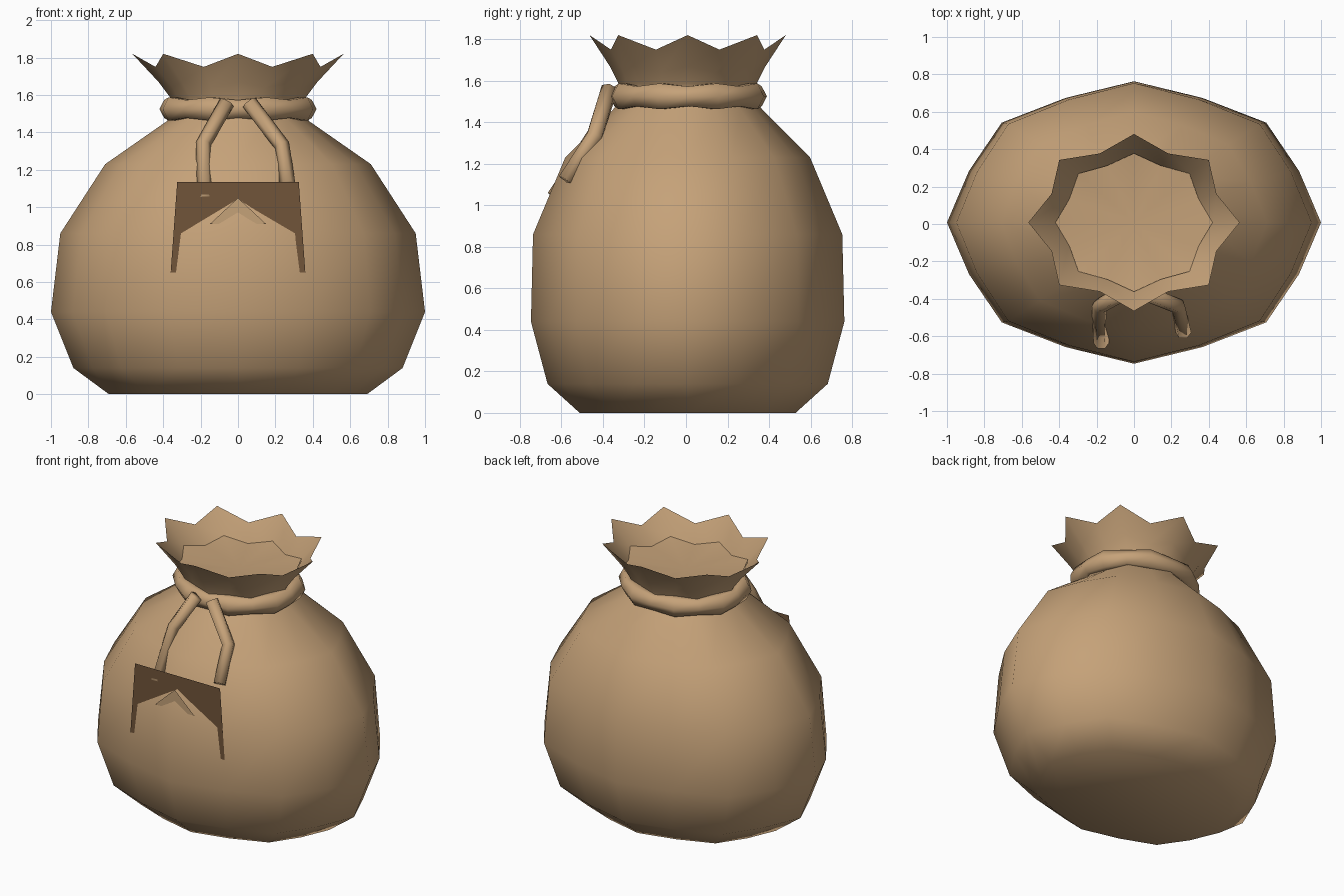
import bpy, bmesh, math
from mathutils import Vector

old = bpy.data.objects.get("Cube")
if old:
    bpy.data.objects.remove(old, do_unlink=True)

SIDES = 16
Y_OFF = 0.008


def material(name, rgb):
    mat = bpy.data.materials.new(name)
    mat.use_nodes = True
    color = (*rgb, 1)
    mat.diffuse_color = color
    mat.node_tree.nodes["Principled BSDF"].inputs["Base Color"].default_value = color
    return mat


cloth = material("tan cloth", (0.56, 0.36, 0.19))
leather = material("dark brown leather", (0.165, 0.09, 0.042))


def finish(bm, name, mat, smooth=True):
    mesh = bpy.data.meshes.new(name)
    for f in bm.faces:
        f.smooth = smooth
    bm.to_mesh(mesh)
    bm.free()
    mesh.materials.append(mat)
    obj = bpy.data.objects.new(name, mesh)
    bpy.context.collection.objects.link(obj)
    return obj


def loop(bm, rx, ry, z, odd=0.955, drop=0):
    """Oval ring of vertices; every second one is pulled in and lowered."""
    ring = []
    for i in range(SIDES):
        a = math.tau * i / SIDES
        k = odd if i % 2 else 1
        ring.append(bm.verts.new((rx * k * math.cos(a), ry * k * math.sin(a) + Y_OFF,
                                  z - (drop if i % 2 else 0))))
    return ring


def bridge(bm, a, b):
    n = len(a)
    for i in range(n):
        j = (i + 1) % n
        bm.faces.new((a[i], a[j], b[j], b[i]))


# sack body with gathered neck and open, jagged collar
bm = bmesh.new()
profile = [  # rx, ry, z, pull-in, drop
    (0.69, 0.52, 0.0, 0.955, 0), (0.88, 0.675, 0.14, 0.955, 0),
    (1.0, 0.755, 0.44, 0.955, 0), (0.95, 0.745, 0.86, 0.955, 0),
    (0.71, 0.59, 1.23, 0.955, 0), (0.38, 0.36, 1.46, 0.96, 0),
    (0.33, 0.31, 1.53, 0.96, 0), (0.365, 0.335, 1.59, 0.94, 0.015),
    (0.425, 0.375, 1.67, 0.89, 0.03), (0.565, 0.473, 1.82, 0.845, 0.07),
]
rings = [loop(bm, *p) for p in profile]
for lower, upper in zip(rings, rings[1:]):
    bridge(bm, lower, upper)
bm.faces.new(list(reversed(rings[0])))
finish(bm, "sack_body", cloth)

# pleated cloth closing the mouth inside the collar
bm = bmesh.new()
edge = loop(bm, 0.42, 0.37, 1.67, 0.89, 0.03)
centre = bm.verts.new((0, Y_OFF, 1.62))
for i in range(SIDES):
    bm.faces.new((edge[i], edge[(i + 1) % SIDES], centre))
finish(bm, "mouth_pleats", cloth)

# lumpy cord tied around the neck
bm = bmesh.new()
MINOR = 6
sections = []
for i in range(SIDES):
    a = math.tau * i / SIDES
    r = 0.065 if i % 2 else 0.05
    section = []
    for j in range(MINOR):
        b = math.tau * j / MINOR
        out = r * math.cos(b)
        section.append(bm.verts.new(((0.37 + out) * math.cos(a),
                                     (0.33 + out) * math.sin(a) + 0.01,
                                     1.525 + r * 1.1 * math.sin(b))))
    sections.append(section)
for i in range(SIDES):
    bridge(bm, sections[i], sections[(i + 1) % SIDES])
bmesh.ops.recalc_face_normals(bm, faces=bm.faces)
finish(bm, "neck_cord", cloth)


# two loose cord ends hanging down the front
def cord(name, points, radius=0.042, sides=6):
    bm = bmesh.new()
    pts = [Vector(p) for p in points]
    tubes = []
    for i, p in enumerate(pts):
        t = (pts[min(i + 1, len(pts) - 1)] - pts[max(i - 1, 0)]).normalized()
        u = t.cross(Vector((0, 1, 0))).normalized()
        v = t.cross(u)
        tubes.append([bm.verts.new(p + radius * (math.cos(math.tau * k / sides) * u
                                                 + math.sin(math.tau * k / sides) * v))
                      for k in range(sides)])
    for a, b in zip(tubes, tubes[1:]):
        bridge(bm, a, b)
    bm.faces.new(tubes[0])
    bm.faces.new(tubes[-1])
    bmesh.ops.recalc_face_normals(bm, faces=bm.faces)
    finish(bm, name, cloth)


cord("right_cord_end", [(-0.06, -0.37, 1.56), (-0.185, -0.44, 1.34), (-0.175, -0.635, 1.04)])
cord("left_cord_end", [(0.06, -0.37, 1.56), (0.235, -0.44, 1.33), (0.265, -0.58, 1.12)])


# flat plates on the front; the belly bulges through them
def plate(name, outline, y, mat):
    bm = bmesh.new()
    bm.faces.new([bm.verts.new((x, y, z)) for x, z in outline])
    finish(bm, name, mat, smooth=False)


plate("front_patch", [(-0.36, 0.65), (0.36, 0.65), (0.325, 1.135), (-0.325, 1.135)], -0.66, leather)
plate("patch_triangle", [(-0.15, 0.91), (0.15, 0.91), (0, 1.05)], -0.69, cloth)
